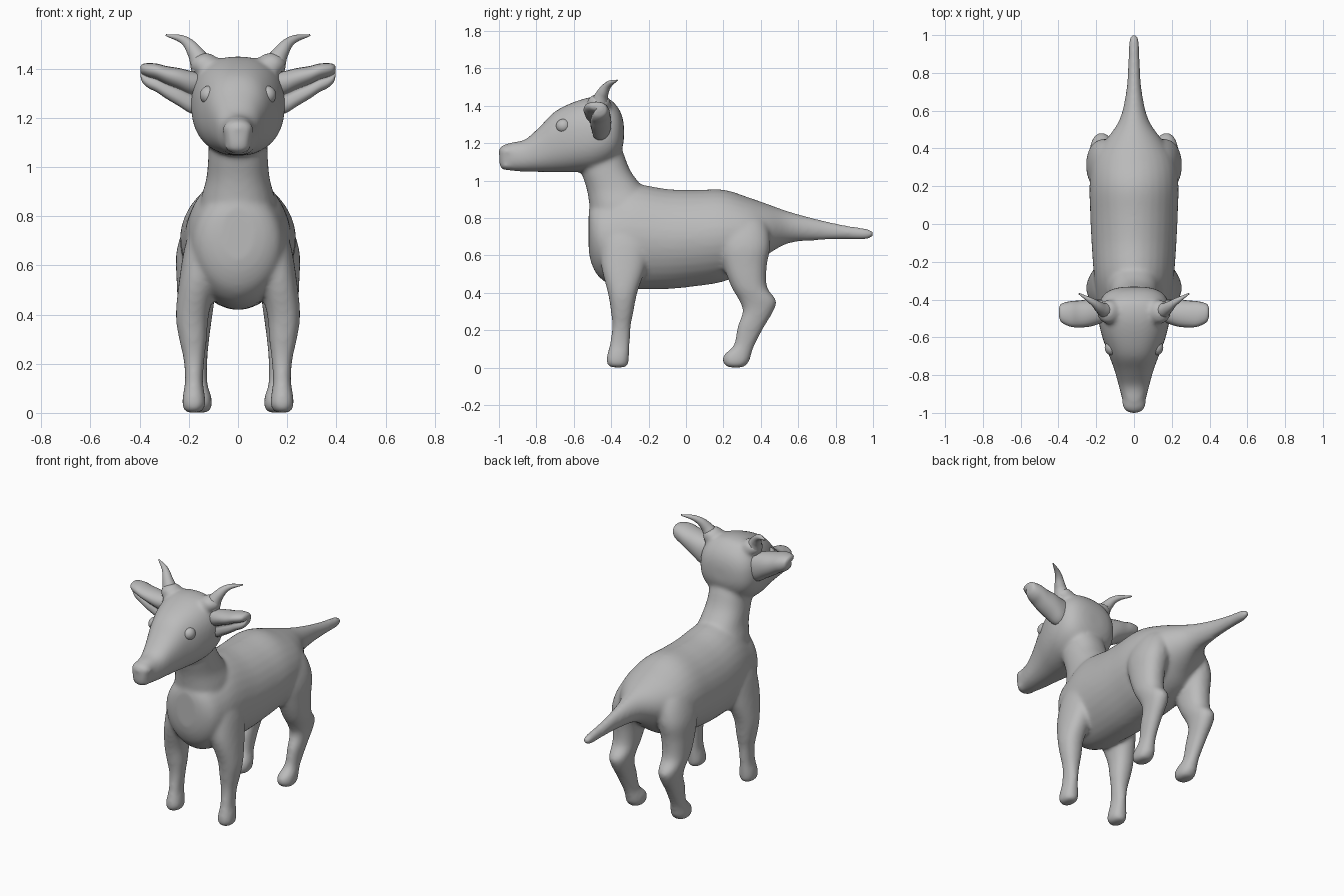
import bpy, bmesh, math
from mathutils import Matrix, Vector

if "Cube" in bpy.data.objects:
    bpy.data.objects.remove(bpy.data.objects["Cube"])

grey = bpy.data.materials.new("plain_grey")
grey.use_nodes = True
grey.diffuse_color = (0.5, 0.5, 0.5, 1)
grey.node_tree.nodes["Principled BSDF"].inputs["Base Color"].default_value = (0.5, 0.5, 0.5, 1)


def refine(rows, steps=4):
    """Add smoothly interpolated sections between the given ones."""
    rows = [Vector(r) for r in rows]
    out = []
    for i in range(len(rows) - 1):
        p, q = rows[i], rows[i + 1]
        o, r = rows[max(i - 1, 0)], rows[min(i + 2, len(rows) - 1)]
        for k in range(steps):
            t = k / steps
            curve = (q - o) * t + (o * 2 - p * 5 + q * 4 - r) * t**2 + (p * 3 - o - q * 3 + r) * t**3
            out.append(p + curve / 2)
    return out + [rows[-1]]


def loft(bm, axis, stations, side=1, n=24, power=0.9, dent=0.0, dent_angle=0.0):
    """Skin rounded sections (pos, a_min, a_max, b_min, b_max) along an axis."""
    rings = []
    for pos, a0, a1, b0, b1 in refine(stations):
        ring = []
        for i in range(n):
            t = 2 * math.pi * i / n
            c, s = (math.copysign(abs(k) ** power, k) for k in (math.cos(t), math.sin(t)))
            k = 1 - dent * max(0, math.cos(t - dent_angle)) ** 4
            a = (a0 + a1) / 2 + k * c * (a1 - a0) / 2
            b = (b0 + b1) / 2 + k * s * (b1 - b0) / 2
            p = {"x": (pos, a, b), "y": (a, pos, b), "z": (a, b, pos)}[axis]
            ring.append(bm.verts.new((p[0] * side, p[1], p[2])))
        rings.append(ring)
    for r, q in zip(rings, rings[1:]):
        for i in range(n):
            j = (i + 1) % n
            bm.faces.new((r[i], r[j], q[j], q[i]))
    bm.faces.new(rings[0])
    bm.faces.new(rings[-1])


def ball(bm, center, size):
    m = Matrix.Translation(center) @ Matrix.Diagonal((*size, 1))
    bmesh.ops.create_uvsphere(bm, u_segments=24, v_segments=14, radius=1, matrix=m)


def finish(bm, name):
    bmesh.ops.recalc_face_normals(bm, faces=bm.faces)
    for f in bm.faces:
        f.smooth = True
    mesh = bpy.data.meshes.new(name)
    bm.to_mesh(mesh)
    bm.free()
    mesh.materials.append(grey)
    ob = bpy.data.objects.new(name, mesh)
    bpy.context.collection.objects.link(ob)
    return ob


def sym(rows):
    """Turn (pos, half_width, b_min, b_max) into symmetric sections."""
    return [(p, -w, w, b0, b1) for p, w, b0, b1 in rows]


bm = bmesh.new()
# Trunk and tail
loft(bm, "y", sym([
    (-.52, .07, .62, .84), (-.505, .125, .555, .87), (-.47, .17, .49, .90),
    (-.40, .195, .44, .93), (-.28, .212, .42, .98), (-.1, .225, .42, .955),
    (.05, .232, .435, .95), (.2, .236, .46, .952), (.33, .22, .52, .912),
    (.43, .16, .60, .877), (.55, .078, .665, .835), (.7, .042, .68, .795),
    (.85, .031, .685, .762), (.96, .028, .685, .745), (1.002, .016, .70, .73)]),
    n=32, power=1.04)
# Neck
loft(bm, "z", sym([
    (.7, .16, -.50, -.15), (.85, .155, -.515, -.15), (.95, .13, -.53, -.22),
    (1.05, .121, -.56, -.295), (1.15, .117, -.57, -.335), (1.25, .1, -.55, -.38)]))
# Head
loft(bm, "y", sym([
    (-.998, .032, 1.085, 1.17), (-.975, .05, 1.062, 1.19), (-.93, .062, 1.052, 1.205),
    (-.86, .08, 1.048, 1.22), (-.78, .102, 1.046, 1.29), (-.70, .131, 1.045, 1.37),
    (-.60, .168, 1.045, 1.42), (-.50, .19, 1.052, 1.448), (-.42, .185, 1.08, 1.442),
    (-.37, .157, 1.12, 1.40), (-.343, .11, 1.17, 1.35), (-.332, .05, 1.21, 1.30)]),
    n=32, power=.85)
# Upper and lower lip
ball(bm, (0, -.955, 1.155), (.064, .048, .04))
ball(bm, (0, -.955, 1.08), (.054, .043, .025))
for s in (1, -1):
    # Front leg
    loft(bm, "z", [
        (.001, .15, .215, -.41, -.315), (.03, .131, .227, -.426, -.306),
        (.07, .134, .225, -.422, -.303), (.13, .142, .216, -.407, -.30),
        (.22, .136, .222, -.395, -.295), (.30, .126, .24, -.402, -.28),
        (.40, .118, .253, -.418, -.26), (.55, .08, .238, -.455, -.21),
        (.70, .05, .21, -.45, -.19), (.82, .03, .15, -.42, -.22)], s)
    # Hind leg
    loft(bm, "z", [
        (.001, .12, .195, .22, .31), (.03, .105, .207, .196, .337),
        (.07, .109, .205, .203, .35), (.12, .124, .201, .255, .367),
        (.22, .124, .213, .275, .42), (.30, .117, .223, .303, .467),
        (.36, .109, .233, .283, .483), (.43, .099, .244, .243, .434),
        (.54, .085, .25, .20, .432), (.66, .06, .25, .17, .452),
        (.78, .03, .205, .18, .43), (.86, .01, .12, .22, .37)], s)
    # Flared root of the horn
    ball(bm, (s * .135, -.465, 1.415), (.062, .065, .05))
body = finish(bm, "body")
remesh = body.modifiers.new("blend", "REMESH")
remesh.mode = "VOXEL"
remesh.voxel_size = .01
remesh.use_smooth_shade = True
relax = body.modifiers.new("relax", "SMOOTH")
relax.factor = .5
relax.iterations = 18

for s, label in ((1, "left"), (-1, "right")):
    # Cupped ear opening to the front
    bm = bmesh.new()
    loft(bm, "x", [
        (.14, -.52, -.405, 1.215, 1.38), (.19, -.545, -.40, 1.215, 1.39),
        (.24, -.56, -.40, 1.245, 1.402), (.29, -.563, -.405, 1.275, 1.41),
        (.33, -.56, -.408, 1.302, 1.42), (.365, -.545, -.415, 1.32, 1.422),
        (.388, -.525, -.425, 1.342, 1.418), (.397, -.495, -.445, 1.37, 1.408)],
        s, dent=.8, dent_angle=math.radians(205))
    finish(bm, label + "_ear")

    # Eye
    bm = bmesh.new()
    ball(bm, (s * .119, -.655, 1.292), (.036, .04, .038))
    finish(bm, label + "_eye")

    # Curved, tapering horn
    curve = bpy.data.curves.new(label + "_horn", "CURVE")
    curve.dimensions = "3D"
    curve.bevel_depth = 1
    curve.bevel_resolution = 4
    curve.use_fill_caps = True
    spline = curve.splines.new("BEZIER")
    path = [(.14, -.465, 1.40, .052), (.174, -.447, 1.465, .032),
            (.215, -.415, 1.512, .019), (.292, -.368, 1.536, .004)]
    spline.bezier_points.add(len(path) - 1)
    for p, (x, y, z, r) in zip(spline.bezier_points, path):
        p.co = (s * x, y, z)
        p.radius = r
        p.handle_left_type = p.handle_right_type = "AUTO"
    curve.materials.append(grey)
    horn = bpy.data.objects.new(label + "_horn", curve)
    bpy.context.collection.objects.link(horn)
